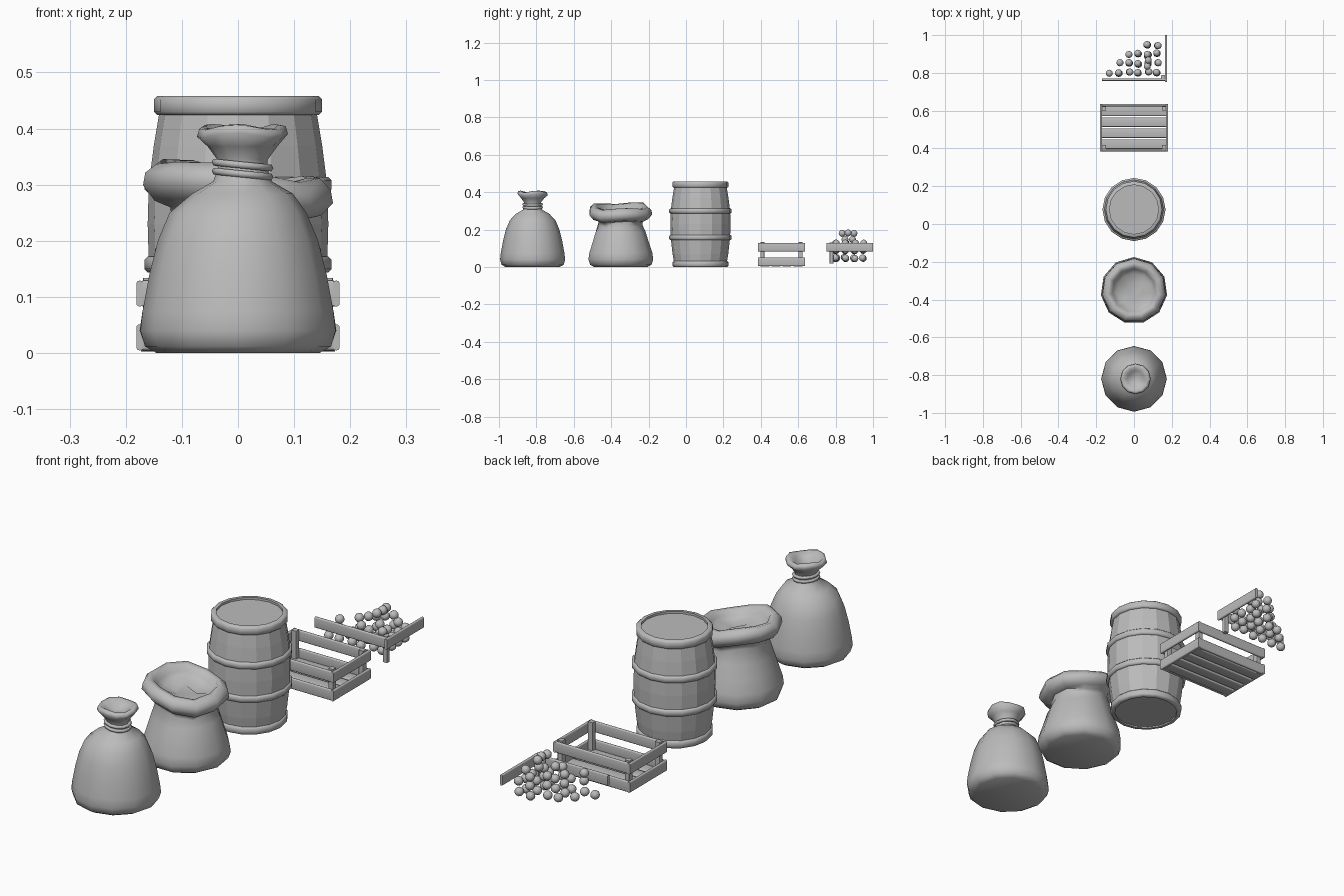
import bpy, bmesh, random
from math import sin, cos, pi, radians
from mathutils import Vector

random.seed(4)
cube = bpy.data.objects.get("Cube")
if cube:
    bpy.data.objects.remove(cube, do_unlink=True)

grey = bpy.data.materials.new("plain grey")
grey.use_nodes = True
grey.diffuse_color = (0.5, 0.5, 0.5, 1)
grey.node_tree.nodes["Principled BSDF"].inputs["Base Color"].default_value = (0.5, 0.5, 0.5, 1)


def finish(name, bm, smooth=None):
    bmesh.ops.recalc_face_normals(bm, faces=bm.faces)
    mesh = bpy.data.meshes.new(name)
    bm.to_mesh(mesh)
    bm.free()
    mesh.materials.append(grey)
    ob = bpy.data.objects.new(name, mesh)
    bpy.context.collection.objects.link(ob)
    if smooth:
        bpy.ops.object.select_all(action='DESELECT')
        ob.select_set(True)
        bpy.context.view_layer.objects.active = ob
        bpy.ops.object.shade_smooth_by_angle(angle=radians(smooth))
    return ob


def lathe(name, profile, centre, sides, smooth=None, warp=None, closed=False):
    """Turn (radius, height) pairs round z; warp may shift each point."""
    bm = bmesh.new()
    rings = []
    for r, z in profile:
        ring = []
        for i in range(sides):
            a = pi / 2 + 2 * pi * i / sides
            p = Vector((r * cos(a), r * sin(a), z))
            if warp:
                p = warp(p, a)
            ring.append(bm.verts.new(p + Vector((*centre, 0))))
        rings.append(ring)
    if closed:
        rings.append(rings[0])
    for low, high in zip(rings, rings[1:]):
        for i in range(sides):
            j = (i + 1) % sides
            bm.faces.new((low[i], low[j], high[j], high[i]))
    if not closed:
        bm.faces.new(rings[0][::-1])
        bm.faces.new(rings[-1])
    return finish(name, bm, smooth)


def slat(name, centre, size, bevel=0.005):
    """Board with rounded long edges."""
    bm = bmesh.new()
    bmesh.ops.create_cube(bm, size=1)
    for v in bm.verts:
        v.co = Vector(centre) + Vector([c * s for c, s in zip(v.co, size)])
    axis = max(range(3), key=lambda k: size[k])
    long_edges = [e for e in bm.edges
                  if abs(e.verts[0].co[axis] - e.verts[1].co[axis]) > size[axis] / 2]
    bmesh.ops.bevel(bm, geom=long_edges, offset=bevel, segments=3, profile=0.5, affect='EDGES')
    return finish(name, bm, 40)


# Tied sack: body, flared mouth and cord
def tied_warp(p, a):
    if p.z > 0.27:
        p.x += 0.008
    if p.z > 0.38:
        p.z += 0.005 * sin(3 * a + 0.5)
    return p


tied = (0, -0.82)
lathe("tied_sack", [(0.145, 0), (0.166, 0.012), (0.174, 0.04), (0.17, 0.075), (0.158, 0.14),
                    (0.143, 0.2), (0.122, 0.25), (0.09, 0.284), (0.052, 0.306), (0.044, 0.33),
                    (0.045, 0.345), (0.062, 0.368), (0.081, 0.388), (0.077, 0.402),
                    (0.064, 0.404), (0.045, 0.39), (0.022, 0.375)],
      tied, 12, 70, tied_warp)
for k, z in enumerate((0.319, 0.335)):
    lathe("sack_cord_%d" % (k + 1),
          [(0.048 + 0.007 * cos(t * pi / 3), z + 0.007 * sin(t * pi / 3)) for t in range(6)],
          tied, 12, 70,
          lambda p, a: p + Vector((0.008, 0, -0.1 * p.x)), closed=True)


# Open sack: body and rolled collar, leaning towards +x
def open_warp(p, a):
    if p.z > 0.2:
        p.z += -0.13 * p.x + 0.008 * sin(3 * a + 1)
    return p


lathe("open_sack", [(0.145, 0), (0.167, 0.012), (0.177, 0.04), (0.172, 0.075), (0.154, 0.13),
                    (0.137, 0.185), (0.119, 0.23), (0.122, 0.252), (0.15, 0.26), (0.171, 0.285),
                    (0.167, 0.308), (0.147, 0.326), (0.125, 0.324), (0.115, 0.3),
                    (0.09, 0.285), (0.045, 0.276)],
      (0, -0.352), 11, 70, open_warp)

# Barrel: flat staves, recessed lid, four rounded hoops
barrel = (0, 0.077)
lathe("barrel_staves", [(0.138, 0.006), (0.149, 0.07), (0.159, 0.16), (0.161, 0.23),
                        (0.159, 0.3), (0.15, 0.37), (0.14, 0.43), (0.138, 0.449)], barrel, 16)
for name, r, z, h in (("bottom_hoop", 0.149, 0.016, 0.032), ("lower_hoop", 0.167, 0.158, 0.028),
                      ("upper_hoop", 0.167, 0.3, 0.028), ("top_hoop", 0.15, 0.441, 0.034)):
    inner = 0.13 if h > 0.03 else r - 0.012
    b = 0.006
    lathe(name, [(inner, z - h / 2), (r - b, z - h / 2), (r, z - h / 2 + b),
                 (r, z + h / 2 - b), (r - b, z + h / 2), (inner, z + h / 2)],
          barrel, 16, 50, closed=True)

# Whole crate: sides, ends, floor boards, corner posts
cy = 0.51
for z, level in ((0.028, "lower"), (0.106, "upper")):
    for s, side in ((-1, "front"), (1, "back")):
        slat("crate_%s_%s" % (level, side), (0, cy + s * 0.119, z), (0.34, 0.012, 0.046))
    for s, side in ((-1, "right"), (1, "left")):
        slat("crate_%s_%s" % (level, side), (s * 0.175, cy, z), (0.012, 0.25, 0.046))
for k in range(4):
    slat("crate_floor_%d" % (k + 1), (0, cy - 0.087 + k * 0.058, 0.009), (0.345, 0.05, 0.012))
for sx in (-1, 1):
    for sy in (-1, 1):
        slat("crate_post", (sx * 0.158, cy + sy * 0.102, 0.069), (0.022, 0.022, 0.13), 0.002)

# Open corner of a second crate
slat("display_front_slat", (0, 0.764, 0.106), (0.34, 0.012, 0.046))
slat("display_side_slat", (0.17, 0.876, 0.106), (0.012, 0.248, 0.046))
slat("display_post", (0.154, 0.778, 0.074), (0.02, 0.02, 0.112), 0.002)

# Round produce heaped in the corner
def ball(x, y, z):
    bm = bmesh.new()
    bmesh.ops.create_icosphere(bm, subdivisions=2, radius=0.019)
    bmesh.ops.translate(bm, verts=bm.verts, vec=(x, y, z))
    finish("produce", bm, 60)


for row, start in enumerate((-3, -2, -1, 1)):
    for col in range(start, 3):
        x = 0.022 + col * 0.05 + random.uniform(-0.005, 0.005)
        y = 0.802 + row * 0.048 + random.uniform(-0.005, 0.005)
        ball(x, y, 0.048 + random.uniform(-0.004, 0.004))
        if col > start or row == 3:
            ball(x + 0.003, y, 0.09 + random.uniform(-0.004, 0.004))
        if (row + col) % 2 == 0:
            ball(x, y + 0.003, 0.128)
for x, y, z in ((0.02, 0.85, 0.148), (0.07, 0.89, 0.148), (0.07, 0.835, 0.18),
                (0.075, 0.867, 0.182), (0.07, 0.898, 0.18)):
    ball(x, y, z)
